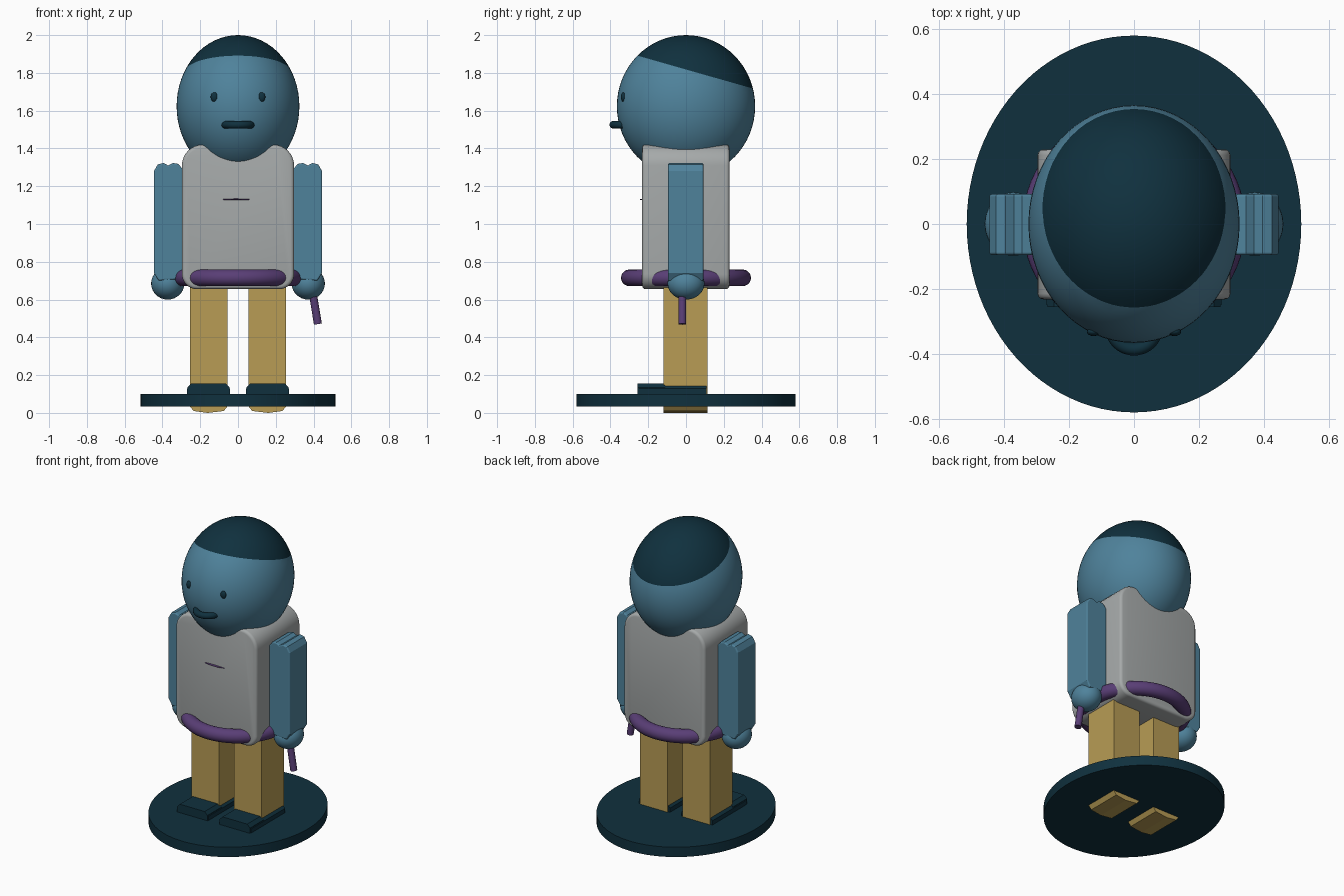
import bpy, bmesh, math
from mathutils import Vector

if "Cube" in bpy.data.objects:
    bpy.data.objects.remove(bpy.data.objects["Cube"])


def mat(name, rgb):
    m = bpy.data.materials.new(name)
    m.diffuse_color = (*rgb, 1)
    m.use_nodes = True
    m.node_tree.nodes["Principled BSDF"].inputs["Base Color"].default_value = m.diffuse_color
    return m


BLUE = mat("soft blue", (0.078, 0.225, 0.33))
NAVY = mat("dark navy", (0.005, 0.030, 0.048))
GREY = mat("light grey", (0.38, 0.40, 0.40))
TAN = mat("tan", (0.48, 0.335, 0.09))
PURPLE = mat("purple", (0.10, 0.048, 0.18))


def finish(ob, name, material, smooth=True):
    ob.name = name
    ob.data.materials.append(material)
    if smooth:
        bpy.ops.object.select_all(action='DESELECT')
        ob.select_set(True)
        bpy.context.view_layer.objects.active = ob
        bpy.ops.object.shade_smooth_by_angle(angle=math.radians(35))
    return ob


def from_bmesh(bm, name, material, smooth=True):
    bmesh.ops.recalc_face_normals(bm, faces=bm.faces)
    me = bpy.data.meshes.new(name)
    bm.to_mesh(me)
    bm.free()
    ob = bpy.data.objects.new(name, me)
    bpy.context.collection.objects.link(ob)
    return finish(ob, name, material, smooth)


def prism(name, pts, y0, y1, material, bevel=0.0, smooth=False):
    """Extrude an x-z profile along y, rounding the rims of both end faces."""
    bm = bmesh.new()
    face = bm.faces.new([bm.verts.new((x, y0, z)) for x, z in pts])
    ext = bmesh.ops.extrude_face_region(bm, geom=[face])
    for v in ext['geom']:
        if isinstance(v, bmesh.types.BMVert):
            v.co.y = y1
    bmesh.ops.recalc_face_normals(bm, faces=bm.faces)
    if bevel:
        rim = [e for e in bm.edges if abs(e.verts[0].co.y - e.verts[1].co.y) < 1e-6]
        bmesh.ops.bevel(bm, geom=rim, offset=bevel, segments=3, profile=0.5, affect='EDGES')
    return from_bmesh(bm, name, material, smooth)


def rounded_rect(x, z0, z1, r_bottom, r_top, n=8):
    pts = []
    for cx, cz, r, a0 in ((x, z1, r_top, 0), (-x, z1, r_top, 90),
                          (-x, z0, r_bottom, 180), (x, z0, r_bottom, 270)):
        sx, sz = (1 if cx > 0 else -1), (1 if cz == z1 else -1)
        for i in range(n + 1):
            a = math.radians(a0 + 90 * i / n)
            pts.append((cx - sx * r + r * math.cos(a), cz - sz * r + r * math.sin(a)))
    return pts


def ellipsoid(name, loc, radii, material, seg=32):
    bpy.ops.mesh.primitive_uv_sphere_add(segments=seg, ring_count=seg // 2, radius=1, location=loc)
    ob = bpy.context.object
    ob.scale = radii
    return finish(ob, name, material)


def torus(name, loc, major, minor, material):
    bpy.ops.mesh.primitive_torus_add(location=loc, major_radius=major, minor_radius=minor,
                                     major_segments=64, minor_segments=20)
    return finish(bpy.context.object, name, material)


# Oval base
bpy.ops.mesh.primitive_cylinder_add(vertices=96, radius=1, depth=0.065, location=(0, 0, 0.0675))
base = bpy.context.object
base.scale = (0.515, 0.58, 1)
finish(base, "base", NAVY)

# Torso
prism("torso", rounded_rect(0.297, 0.655, 1.42, 0.08, 0.11), -0.232, 0.23, GREY, 0.018, True)

# Head, with the hair cap split off by a tilted plane
bm = bmesh.new()
bmesh.ops.create_uvsphere(bm, u_segments=64, v_segments=32, radius=1)
for v in bm.verts:
    v.co = Vector((v.co.x * 0.325, v.co.y * 0.366, v.co.z * 0.377 + 1.623))
hair_point, hair_up = Vector((0, -0.235, 1.885)), Vector((0, 0.285, 1)).normalized()
bmesh.ops.bisect_plane(bm, geom=bm.verts[:] + bm.edges[:] + bm.faces[:],
                       plane_co=hair_point, plane_no=hair_up)
for f in bm.faces:
    f.material_index = int((f.calc_center_median() - hair_point).dot(hair_up) > 0)
head = from_bmesh(bm, "head_and_hair", BLUE)
head.data.materials.append(NAVY)

# Mouth, belt and chest sliver
torus("mouth", (0, -0.315, 1.525), 0.07, 0.02, NAVY)
torus("belt", (0, 0, 0.715), 0.30, 0.044, PURPLE)
ellipsoid("chest_badge", (-0.01, -0.225, 1.13), (0.08, 0.02, 0.004), PURPLE, 16)

# Paired parts, mirrored across x
arm = [(0.293, 0.71), (0.293, 1.29), (0.315, 1.318), (0.345, 1.323), (0.37, 1.31),
       (0.395, 1.323), (0.425, 1.315), (0.445, 1.28), (0.445, 0.74), (0.42, 0.70)]
leg = [(0.055, 0.035), (0.055, 0.72), (0.255, 0.72), (0.255, 0.035),
       (0.235, 0.01), (0.16, 0.0), (0.075, 0.01)]
shoe = [(0.042, 0.095), (0.042, 0.128), (0.06, 0.145), (0.252, 0.145), (0.27, 0.128), (0.27, 0.095)]
toe = [(0.045, 0.095), (0.045, 0.135), (0.065, 0.156), (0.247, 0.156), (0.267, 0.135), (0.267, 0.095)]
for side, s in (("left", -1), ("right", 1)):
    def flip(pts):
        return [(s * x, z) for x, z in pts]
    prism(side + "_arm", flip(arm), -0.095, 0.092, BLUE, 0.008)
    prism(side + "_leg", flip(leg), -0.12, 0.115, TAN)
    prism(side + "_shoe", flip(shoe), -0.25, 0.108, NAVY)
    prism(side + "_toe", flip(toe), -0.256, -0.11, NAVY)
    ellipsoid(side + "_hand", (s * 0.372, 0, 0.685), (0.088, 0.098, 0.085), BLUE)
    ellipsoid(side + "_eye", (s * 0.125, -0.332, 1.672), (0.02, 0.013, 0.025), NAVY, 16)

# Short stick held in the right hand
a, b = Vector((0.385, -0.02, 0.70)), Vector((0.423, -0.02, 0.47))
bpy.ops.mesh.primitive_cylinder_add(vertices=20, radius=0.021, depth=(b - a).length, location=(a + b) / 2)
stick = bpy.context.object
stick.rotation_euler = (a - b).to_track_quat('Z', 'Y').to_euler()
finish(stick, "stick", PURPLE)
